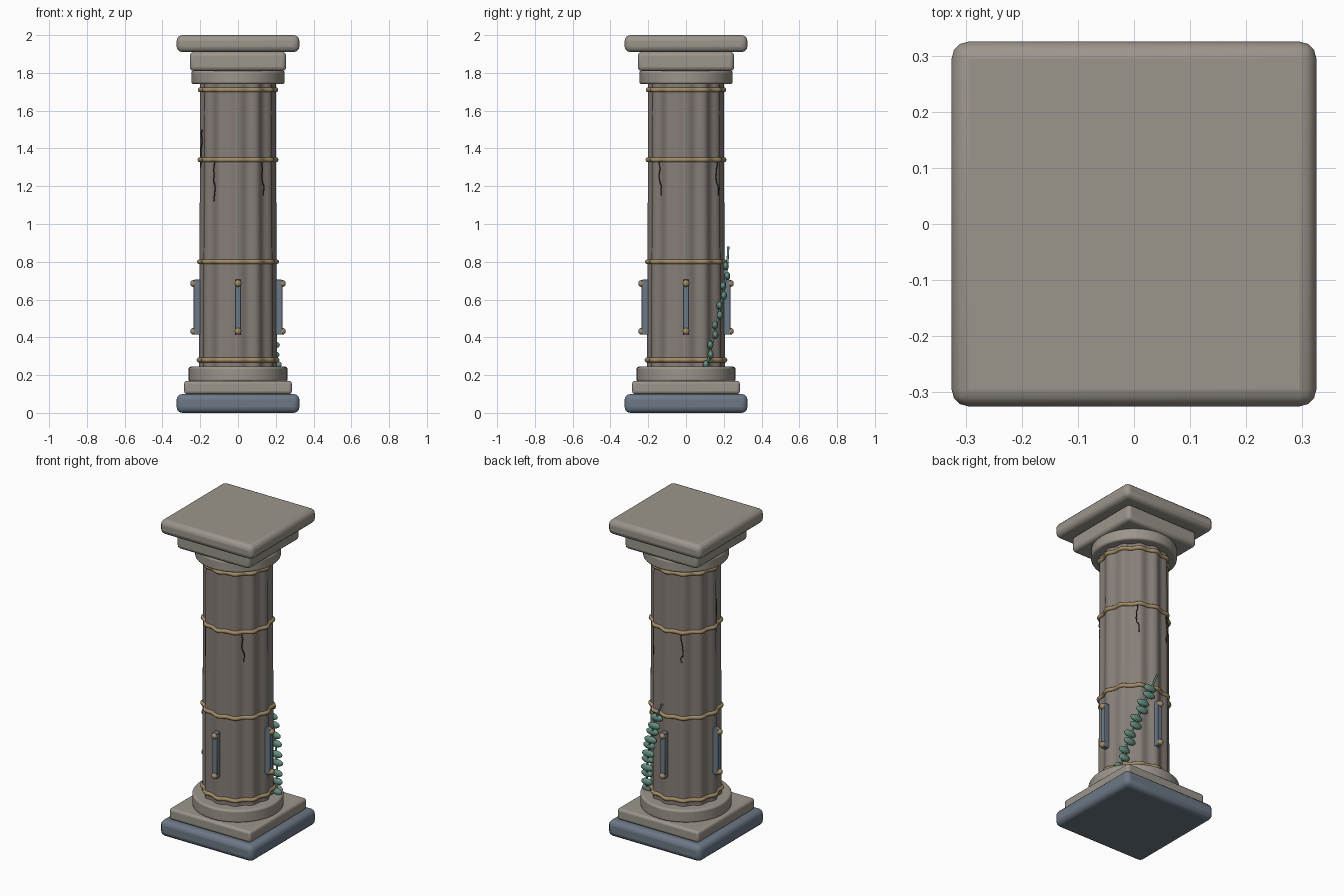
import bpy, bmesh, random
from math import sin, cos, pi, radians
from mathutils import Vector

if "Cube" in bpy.data.objects:
    bpy.data.objects.remove(bpy.data.objects["Cube"])

random.seed(4)


def material(name, rgb):
    m = bpy.data.materials.new(name)
    m.diffuse_color = (*rgb, 1)
    m.use_nodes = True
    m.node_tree.nodes["Principled BSDF"].inputs["Base Color"].default_value = m.diffuse_color
    return m


STONE = material("stone", (0.33, 0.30, 0.26))
SHAFT = material("shaft_stone", (0.24, 0.21, 0.19))
SLATE = material("slate", (0.15, 0.19, 0.24))
BRASS = material("brass", (0.36, 0.26, 0.13))
LEAF = material("leaf_green", (0.13, 0.28, 0.22))
DARK = material("crack_dark", (0.02, 0.02, 0.02))


def finish(ob, name, mat, bevel=0, segments=3):
    ob.name = name
    ob.data.materials.append(mat)
    if bevel:
        b = ob.modifiers.new("bevel", 'BEVEL')
        b.width, b.segments = bevel, segments
        b.limit_method = 'ANGLE'
    bpy.ops.object.select_all(action='DESELECT')
    ob.select_set(True)
    bpy.context.view_layer.objects.active = ob
    bpy.ops.object.shade_smooth_by_angle(angle=radians(40))
    return ob


def box(name, size, z0, z1, mat, bevel, xy=(0, 0), rot=0):
    bpy.ops.mesh.primitive_cube_add(size=1, location=(*xy, (z0 + z1) / 2), rotation=(0, 0, rot))
    ob = bpy.context.object
    ob.scale = (size[0], size[1], z1 - z0)
    bpy.ops.object.transform_apply(location=False, rotation=False, scale=True)
    return finish(ob, name, mat, bevel)


def drum(name, r, z0, z1, mat, bevel):
    bpy.ops.mesh.primitive_cylinder_add(vertices=48, radius=r, depth=z1 - z0,
                                        location=(0, 0, (z0 + z1) / 2))
    return finish(bpy.context.object, name, mat, bevel)


def ball(name, loc, scale, mat):
    bpy.ops.mesh.primitive_uv_sphere_add(segments=16, ring_count=10, radius=1, location=loc)
    ob = bpy.context.object
    ob.scale = scale
    return finish(ob, name, mat)


def loft(name, rings, mat, wrap):
    """Skin a list of closed point rings; wrap joins last to first, else ends are capped."""
    bm = bmesh.new()
    vs = [[bm.verts.new(p) for p in ring] for ring in rings]
    n, m = len(vs), len(vs[0])
    for i in range(n if wrap else n - 1):
        a, b = vs[i], vs[(i + 1) % n]
        for j in range(m):
            k = (j + 1) % m
            bm.faces.new((a[j], a[k], b[k], b[j]))
    if not wrap:
        bm.faces.new(vs[0])
        bm.faces.new(vs[-1])
    bmesh.ops.recalc_face_normals(bm, faces=bm.faces)
    me = bpy.data.meshes.new(name)
    bm.to_mesh(me)
    bm.free()
    ob = bpy.data.objects.new(name, me)
    bpy.context.collection.objects.link(ob)
    return finish(ob, name, mat)


def tube(name, points, r, mat):
    cu = bpy.data.curves.new(name, 'CURVE')
    cu.dimensions = '3D'
    cu.bevel_depth, cu.bevel_resolution, cu.use_fill_caps = r, 2, True
    sp = cu.splines.new('POLY')
    sp.points.add(len(points) - 1)
    for p, co in zip(sp.points, points):
        p.co = (*co, 1)
    ob = bpy.data.objects.new(name, cu)
    bpy.context.collection.objects.link(ob)
    cu.materials.append(mat)


def polar(r, a, z):
    return Vector((r * cos(a), r * sin(a), z))


def shaft_r(a, z):
    return 0.199 - 0.006 * (z - 0.24) / 1.5 + 0.007 * cos(12 * a)


# Stepped base
box("base_plinth", (0.65, 0.65), 0.0, 0.10, SLATE, 0.03)
box("base_step", (0.57, 0.57), 0.10, 0.17, STONE, 0.015)
drum("base_drum", 0.262, 0.165, 0.245, STONE, 0.012)

# Fluted shaft
N = 144
angles = [2 * pi * i / N for i in range(N)]
levels = [0.24 + 1.51 * i / 10 for i in range(11)]
loft("fluted_shaft", [[polar(shaft_r(a, z), a, z) for a in angles] for z in levels], SHAFT, False)

# Brass bands that follow the flutes
for z in (0.28, 0.80, 1.34, 1.71):
    loft("brass_band", [[polar(shaft_r(a, z) + 0.013 * cos(t), a, z + 0.013 * sin(t))
                         for t in (2 * pi * k / 10 for k in range(10))] for a in angles], BRASS, True)

# Capital
drum("capital_ring", 0.247, 1.74, 1.812, STONE, 0.012)
box("capital_block", (0.51, 0.51), 1.81, 1.912, STONE, 0.022)
box("capital_slab", (0.65, 0.65), 1.91, 2.0, STONE, 0.03)

# Slate strips with brass studs on four sides
for i in range(4):
    a = i * pi / 2
    box("slate_strip", (0.06, 0.032), 0.415, 0.705, SLATE, 0.004, polar(0.205, a, 0)[:2], a)
    for z in (0.432, 0.685):
        ball("brass_stud", polar(0.235, a, z), (0.018,) * 3, BRASS)


# Vine climbing from the right side round to the back
def vine(t):
    return polar(0.224, radians(27 + 60 * t ** 1.25), 0.19 + 0.69 * t)


tube("vine_stem", [vine(i / 24) for i in range(25)], 0.006, LEAF)
for i in range(12):
    p = vine(0.02 + 0.83 * i / 11)
    p += polar(0.008 * (-1) ** i, radians(120), 0)
    s = 0.75 + 0.25 * min(1, i / 4)
    ball("vine_leaf", p, (0.042 * s, 0.016, 0.022), LEAF)

# Surface cracks
for deg, top, bottom in ((-46, 1.34, 1.15), (56, 1.34, 1.15), (118, 1.34, 1.15),
                         (229, 1.34, 1.12), (187, 1.50, 1.30)):
    pts = []
    for i in range(9):
        z = top + (bottom - top) * i / 8
        a = radians(deg + random.uniform(-3, 3))
        pts.append(polar(shaft_r(a, z) + 0.001, a, z))
    tube("crack", pts, 0.003, DARK)
